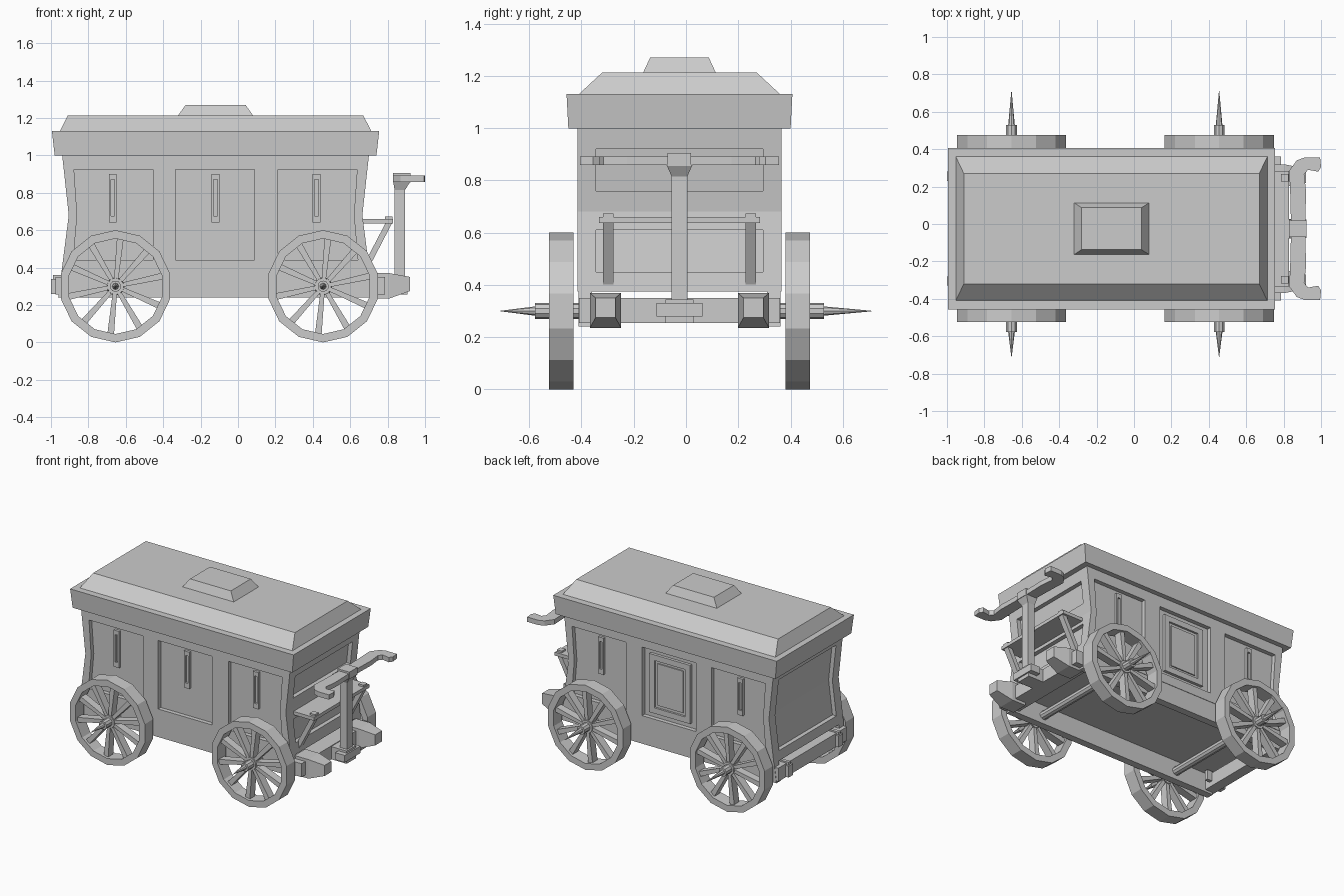
import bpy, bmesh
from math import sin, cos, pi
from mathutils import Matrix, Vector

if "Cube" in bpy.data.objects:
    bpy.data.objects.remove(bpy.data.objects["Cube"])

CX, CY = -0.12, -0.025          # centre of the wagon body


def finish(name, bm):
    bmesh.ops.recalc_face_normals(bm, faces=bm.faces)
    me = bpy.data.meshes.new(name)
    bm.to_mesh(me)
    bm.free()
    ob = bpy.data.objects.new(name, me)
    bpy.context.collection.objects.link(ob)
    return ob


def skin(bm, a, b):
    """Closed solid between two matching outlines."""
    va, vb = [bm.verts.new(p) for p in a], [bm.verts.new(p) for p in b]
    bm.faces.new(va)
    bm.faces.new(vb)
    n = len(va)
    for i in range(n):
        bm.faces.new((va[i], va[(i + 1) % n], vb[(i + 1) % n], vb[i]))


def loft(name, a, b):
    bm = bmesh.new()
    skin(bm, a, b)
    return finish(name, bm)


def rect(x0, x1, y0, y1, z):
    return [(x0, y0, z), (x1, y0, z), (x1, y1, z), (x0, y1, z)]


def rect_x(x, y0, y1, z0, z1):
    return [(x, y0, z0), (x, y1, z0), (x, y1, z1), (x, y0, z1)]


def box(name, x0, x1, y0, y1, z0, z1):
    return loft(name, rect(x0, x1, y0, y1, z0), rect(x0, x1, y0, y1, z1))


def prism_y(name, pts, y0, y1):
    return loft(name, [(x, y0, z) for x, z in pts], [(x, y1, z) for x, z in pts])


def cut(target, cutter):
    m = target.modifiers.new("cut", 'BOOLEAN')
    m.operation, m.solver, m.object = 'DIFFERENCE', 'EXACT', cutter
    bpy.context.view_layer.objects.active = target
    bpy.ops.object.modifier_apply(modifier=m.name)
    bpy.data.objects.remove(cutter)


def half(z):
    """Half length of the waisted body at height z."""
    return 0.785 + (0.109 * (z - 0.68) if z > 0.68 else 0.128 * (0.68 - z))


def edge(s, z, inset=0.0):
    return (CX + s * (half(z) - inset), z)


# Body with a pinched waist
body = prism_y("body", [edge(-1, 0.375), edge(1, 0.375), edge(1, 0.68),
                        edge(1, 1.01), edge(-1, 1.01), edge(-1, 0.68)], CY - 0.39, CY + 0.39)

# Recessed side panels
for s in (-1, 1):
    y0, y1 = sorted((CY + s * 0.36, CY + s * 0.5))
    cut(body, prism_y("cutter", [(-0.335, 0.44), (0.088, 0.44), (0.088, 0.925), (-0.335, 0.925)], y0, y1))
    for e in (-1, 1):
        xi = CX + e * 0.335
        cut(body, prism_y("cutter", [(xi, 0.44), edge(e, 0.44, 0.055), edge(e, 0.68, 0.045),
                                     edge(e, 0.925, 0.055), (xi, 0.925)], y0, y1))

# Recessed end panels: one tall at the back, two at the driver's end
for s, zs in ((-1, (0.44, 0.68, 0.94)), (1, (0.76, 0.92)), (1, (0.45, 0.61))):
    pts = [edge(s, z, 0.03) for z in zs] + [(CX + s * 1.1, zs[-1]), (CX + s * 1.1, zs[0])]
    cut(body, prism_y("cutter", pts, CY - 0.32, CY + 0.32))

# Slit windows
for s in (-1, 1):
    for x in (-0.67, CX, 0.42):
        if s == 1 and x == CX:
            continue
        y = CY + s * 0.36
        y0, y1 = sorted((y - s * 0.01, y + s * 0.018))
        w = box("slit_window", x - 0.021, x + 0.021, y0, y1, 0.64, 0.90)
        y0, y1 = sorted((y + s * 0.003, y + s * 0.05))
        cut(w, box("cutter", x - 0.01, x + 0.01, y0, y1, 0.675, 0.87))

# Framed door on the far side
door = box("door", CX - 0.16, CX + 0.16, CY + 0.35, CY + 0.38, 0.475, 0.89)
cut(door, box("cutter", CX - 0.12, CX + 0.12, CY + 0.366, CY + 0.45, 0.515, 0.85))
box("door_panel", CX - 0.10, CX + 0.10, CY + 0.35, CY + 0.374, 0.535, 0.83)

# Chassis sills and end beams
for s in (-1, 1):
    y0, y1 = sorted((CY + s * 0.335, CY + s * 0.387))
    prism_y("side_sill", [edge(-1, 0.24), edge(1, 0.24), edge(1, 0.376), edge(-1, 0.376)], y0, y1)
box("back_beam", -0.975, -0.90, CY - 0.385, CY + 0.385, 0.255, 0.35)
box("front_beam", 0.66, 0.785, CY - 0.385, CY + 0.385, 0.255, 0.35)
for s in (-1, 1):
    y = CY + s * 0.28
    box("back_bracket", -1.0, -0.93, y - 0.025, y + 0.025, 0.26, 0.34)
    box("back_bracket_cap", -0.99, -0.86, y - 0.012, y + 0.012, 0.29, 0.36)

# Roof: flared rim, hipped top and lantern
loft("roof_rim", rect(CX - 0.86, CX + 0.86, CY - 0.425, CY + 0.425, 0.998),
     rect(CX - 0.875, CX + 0.875, CY - 0.432, CY + 0.432, 1.13))
loft("roof_top", rect(CX - 0.835, CX + 0.835, CY - 0.39, CY + 0.39, 1.125),
     rect(CX - 0.79, CX + 0.79, CY - 0.295, CY + 0.295, 1.213))
loft("roof_lantern", rect(CX - 0.203, CX + 0.203, CY - 0.14, CY + 0.14, 1.21),
     rect(CX - 0.16, CX + 0.16, CY - 0.112, CY + 0.112, 1.27))


# Wheels, axles, hubs and spikes
def cone(name, x, y0, y1, r0, r1, n):
    bm = bmesh.new()
    bmesh.ops.create_cone(bm, cap_ends=True, segments=n, radius1=r0, radius2=r1, depth=abs(y1 - y0))
    s = 1 if y1 > y0 else -1
    bm.transform(Matrix.Translation((x, (y0 + y1) / 2, 0.3)) @ Matrix.Rotation(-s * pi / 2, 4, 'X'))
    return finish(name, bm)


def wheel(x, y):
    bm = bmesh.new()
    n, d = 14, 0.047
    rings = []
    for r, yy in ((0.3, -d), (0.3, d), (0.255, d), (0.255, -d)):
        rings.append([bm.verts.new((x + r * sin(2 * pi * i / n), y + yy, 0.3 - r * cos(2 * pi * i / n)))
                      for i in range(n)])
    for k in range(4):
        a, b = rings[k], rings[(k + 1) % 4]
        for i in range(n):
            j = (i + 1) % n
            bm.faces.new((a[i], a[j], b[j], b[i]))
    for i in range(10):
        t = 2 * pi * i / 10 + 0.1
        u, v = Vector((sin(t), 0, cos(t))), Vector((cos(t), 0, -sin(t)))
        c, w = Vector((x, y, 0.3)), Vector((0, 0.028, 0))
        ends = []
        for r, h in ((0.02, 0.011), (0.262, 0.018)):
            p = c + u * r
            ends.append([p - v * h - w, p + v * h - w, p + v * h + w, p - v * h + w])
        skin(bm, *ends)
    finish("wheel", bm)


for x in (-0.655, 0.455):
    cone("axle", x, CY - 0.46, CY + 0.46, 0.03, 0.03, 10)
    for s in (-1, 1):
        y = CY + s * 0.453
        wheel(x, y)
        cone("wheel_hub_plate", x, y - s * 0.035, y + s * 0.035, 0.05, 0.045, 10)
        cone("wheel_hub", x, y, CY + s * 0.553, 0.03, 0.03, 10)
        cone("hub_spike", x, CY + s * 0.55, s * 0.71, 0.018, 0.001, 8)

# Driver's bench with struts and pegs, and shaft blocks
box("bench", 0.63, 0.83, CY - 0.308, CY + 0.308, 0.636, 0.66)
for s in (-1, 1):
    y = CY + s * 0.272
    prism_y("bench_strut", [(0.665, 0.40), (0.70, 0.40), (0.825, 0.64), (0.79, 0.64)], y - 0.02, y + 0.02)
    box("bench_peg", 0.785, 0.825, y - 0.02, y + 0.02, 0.65, 0.673)
    y = CY + s * 0.283
    box("shaft_block", 0.70, 0.81, y - 0.06, y + 0.06, 0.235, 0.37)
    loft("shaft_tip", rect_x(0.81, y - 0.06, y + 0.06, 0.235, 0.37),
         rect_x(0.92, y - 0.038, y + 0.038, 0.275, 0.35))

# Pull handle: hinge, post, flared head and hooked crossbar
box("hinge_block", 0.76, 0.905, CY - 0.053, CY + 0.053, 0.255, 0.345)
box("hinge_pin", 0.84, 0.915, CY - 0.088, CY + 0.088, 0.28, 0.33)
box("handle_post", 0.837, 0.893, CY - 0.03, CY + 0.03, 0.28, 0.83)
loft("handle_head", rect(0.837, 0.893, CY - 0.03, CY + 0.03, 0.815),
     rect(0.83, 0.922, CY - 0.05, CY + 0.05, 0.86))
box("handle_cap", 0.83, 0.922, CY - 0.045, CY + 0.045, 0.855, 0.905)
for s in (-1, 1):
    bar = [(0.84, 0), (0.835, 0.20), (0.83, 0.31), (0.87, 0.365), (0.91, 0.38), (0.995, 0.38),
           (1.0, 0.33), (0.985, 0.305), (0.93, 0.315), (0.91, 0.29), (0.92, 0.20), (0.915, 0)]
    loft("handle_bar", [(x, CY + s * y, 0.858) for x, y in bar],
         [(x, CY + s * y, 0.892) for x, y in bar])
